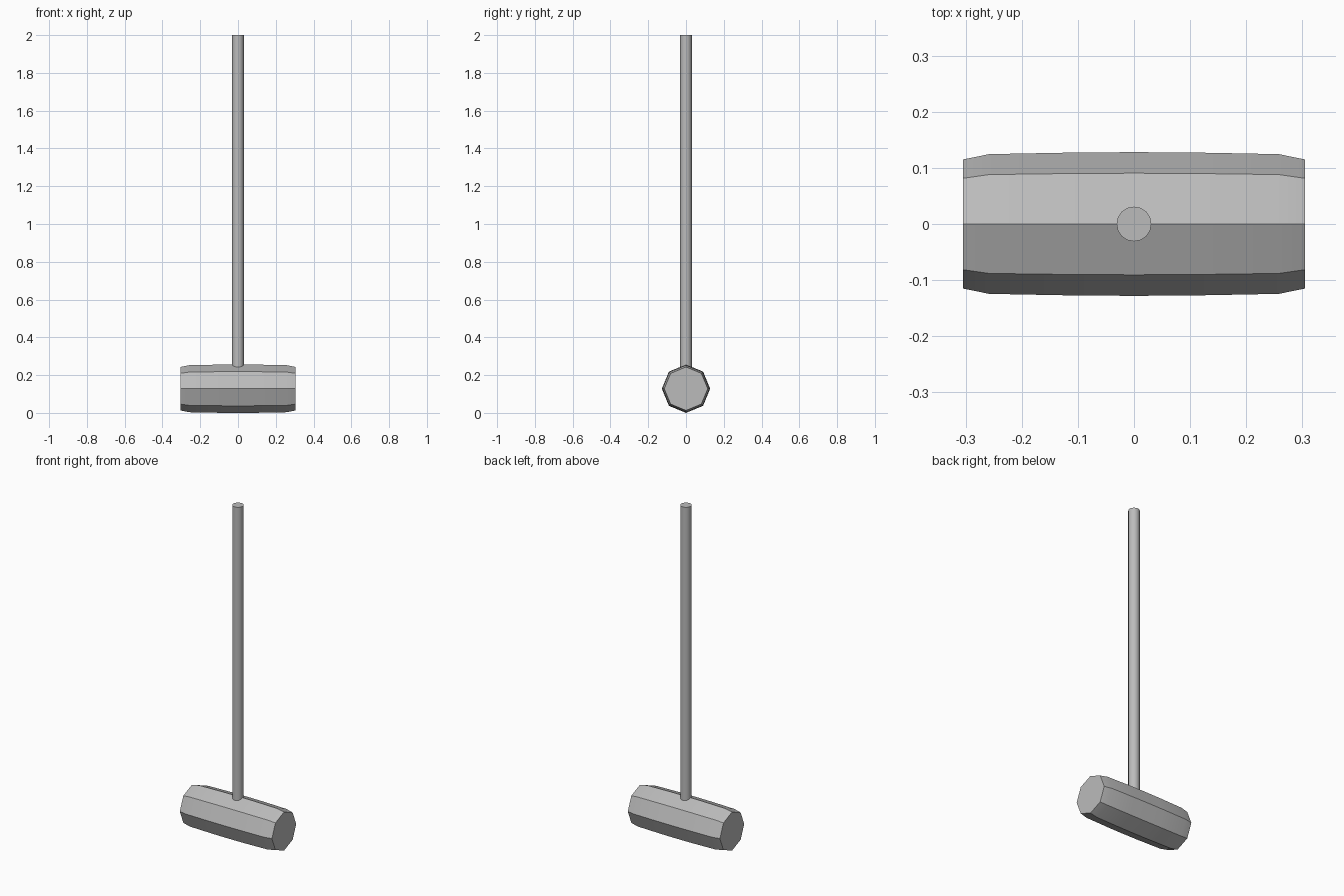
import bpy
import math

cube = bpy.data.objects.get("Cube")
if cube:
    bpy.data.objects.remove(cube, do_unlink=True)

grey = bpy.data.materials.new("plain grey")
grey.use_nodes = True
colour = (0.5, 0.5, 0.5, 1)
grey.diffuse_color = colour
grey.node_tree.nodes["Principled BSDF"].inputs["Base Color"].default_value = colour


def lathe(name, profile, sides, centre, along_x=False):
    """Capped rings of (distance, radius) around the z or x axis."""
    verts, faces = [], []
    for d, r in profile:
        for i in range(sides):
            a = math.tau * i / sides
            u, v = r * math.cos(a), r * math.sin(a)
            verts.append((d, u, v) if along_x else (u, v, d))
    for k in range(len(profile) - 1):
        for i in range(sides):
            j = (i + 1) % sides
            a, b = k * sides, (k + 1) * sides
            faces.append((a + i, a + j, b + j, b + i))
    faces.append(tuple(reversed(range(sides))))
    faces.append(tuple(range(len(verts) - sides, len(verts))))
    mesh = bpy.data.meshes.new(name)
    mesh.from_pydata(verts, [], faces)
    mesh.materials.append(grey)
    obj = bpy.data.objects.new(name, mesh)
    obj.location = centre
    bpy.context.collection.objects.link(obj)
    bpy.ops.object.select_all(action='DESELECT')
    obj.select_set(True)
    bpy.context.view_layer.objects.active = obj
    bpy.ops.object.shade_smooth_by_angle(angle=math.radians(30))
    return obj


# Octagonal head, slightly barrelled, with chamfered ends
half = [(0.1, 0.1275), (0.258, 0.1245), (0.305, 0.115)]
profile = [(-d, r) for d, r in reversed(half)] + [(0, 0.128)] + half
lathe("hammer_head", profile, 8, (0, 0, 0.128), along_x=True)

# Long round handle rising from inside the head
lathe("handle", [(0.128, 0.031), (2.0, 0.031)], 16, (0, 0, 0))
